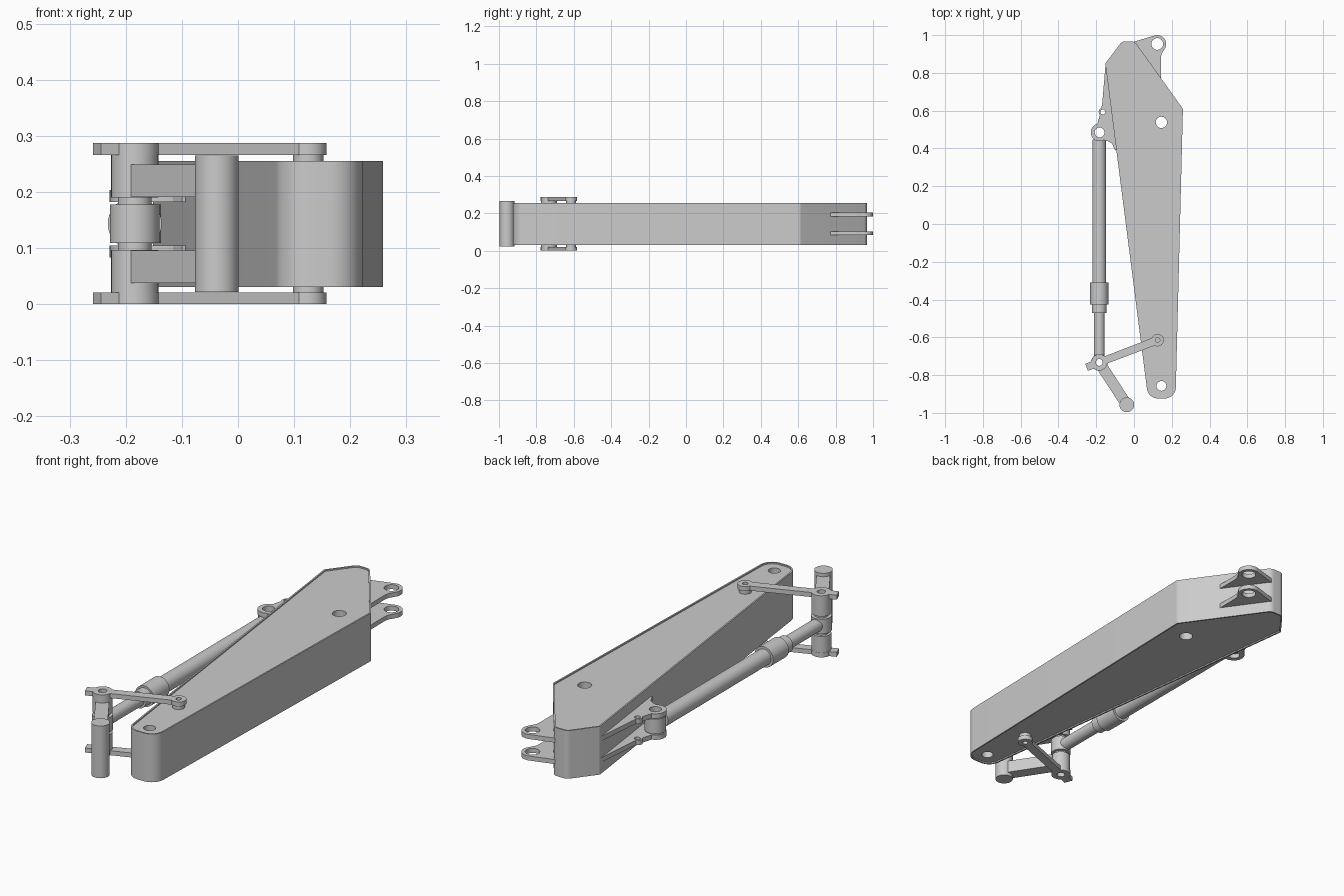
import bpy, bmesh
from math import cos, sin, pi, radians, atan2, hypot
from mathutils import Vector

if "Cube" in bpy.data.objects:
    bpy.data.objects.remove(bpy.data.objects["Cube"])

TOP = 0.287          # overall height; parts mirror about TOP / 2


def arc(c, r, a0, a1, n=16):
    """Points on an arc, angles in degrees."""
    return [(c[0] + r * cos(radians(a0 + (a1 - a0) * i / n)),
             c[1] + r * sin(radians(a0 + (a1 - a0) * i / n))) for i in range(n + 1)]


def circle(c, r, n=40):
    return arc(c, r, 0, 360, n)[:-1]


def smooth(ob):
    bpy.ops.object.select_all(action='DESELECT')
    bpy.context.view_layer.objects.active = ob
    ob.select_set(True)
    bpy.ops.object.shade_smooth_by_angle(angle=radians(30))


def plate(name, loops, z0, z1):
    """Extrude an outline (first loop) with holes (other loops) from z0 to z1."""
    cu = bpy.data.curves.new(name, 'CURVE')
    cu.dimensions = '2D'
    cu.fill_mode = 'BOTH'
    cu.extrude = (z1 - z0) / 2
    for pts in loops:
        sp = cu.splines.new('POLY')
        sp.points.add(len(pts) - 1)
        for p, (x, y) in zip(sp.points, pts):
            p.co = (x, y, 0, 1)
        sp.use_cyclic_u = True
    ob = bpy.data.objects.new(name, cu)
    bpy.context.collection.objects.link(ob)
    ob.location.z = (z0 + z1) / 2
    bpy.ops.object.select_all(action='DESELECT')
    bpy.context.view_layer.objects.active = ob
    ob.select_set(True)
    bpy.ops.object.convert(target='MESH')
    ob = bpy.context.view_layer.objects.active
    bm = bmesh.new()
    bm.from_mesh(ob.data)
    bmesh.ops.remove_doubles(bm, verts=bm.verts, dist=1e-5)
    bmesh.ops.recalc_face_normals(bm, faces=bm.faces)
    bm.to_mesh(ob.data)
    bm.free()
    smooth(ob)
    return ob


def pair(name, loops, z0, z1):
    """Lower plate and its mirror image above."""
    plate(name + "_lower", loops, z0, z1)
    plate(name + "_upper", loops, TOP - z1, TOP - z0)


def rod(name, x, z, r, y0, y1):
    """Cylinder lying along y."""
    bpy.ops.mesh.primitive_cylinder_add(vertices=40, radius=r, depth=abs(y1 - y0),
                                        location=(x, (y0 + y1) / 2, z), rotation=(pi / 2, 0, 0))
    ob = bpy.context.object
    ob.name = name
    smooth(ob)


def fillet(corners, inset=0.0, n=10):
    """Round the corners (x, y, r) of a convex counter-clockwise outline, optionally inset."""
    P = [Vector(c[:2]) for c in corners]
    N = len(P)
    out = []
    for i in range(N):
        p = P[i]
        u = (P[i - 1] - p).normalized()
        v = (P[(i + 1) % N] - p).normalized()
        half = u.angle(v) / 2
        bis = (u + v).normalized()
        p = p + bis * (inset / sin(half))
        r = max(corners[i][2] - inset, 0.003)
        c = p + bis * (r / sin(half))
        a = p + u * (r * cos(half) / sin(half)) - c
        sweep = pi - 2 * half
        a0 = atan2(a.y, a.x)
        out += [(c.x + r * cos(a0 + sweep * k / n), c.y + r * sin(a0 + sweep * k / n))
                for k in range(n + 1)]
    return out


# Main arm: a tapered box with slightly recessed top and bottom plates
arm = [(0.075, -0.924, 0.06), (0.220, -0.924, 0.06), (0.259, 0.61, 0.02),
       (0.003, 0.967, 0.035), (-0.063, 0.967, 0.035), (-0.152, 0.85, 0.012)]
plate("arm_rim_wall", [fillet(arm), fillet(arm, 0.007)], 0.031, 0.255)
plate("arm_core", [fillet(arm, 0.0065), circle((0.145, -0.857), 0.026),
                   circle((0.145, 0.538), 0.03)], 0.037, 0.249)

# Pair of lugs on the rear end
eye = (0.123, 0.953)
rear = [(-0.01, 0.94), (0.0, 0.965)] + arc(eye, 0.047, 108, -35) + \
       [(0.146, 0.90), (0.142, 0.88), (0.142, 0.767), (0.10, 0.78)]
pair("rear_lug", [rear, circle(eye, 0.031)], 0.083, 0.104)

# Pair of lugs carrying the cylinder base
base = (-0.182, 0.485)
side = [(-0.13, 0.84), (-0.151, 0.84), (-0.168, 0.64)] + \
       arc((-0.165, 0.593), 0.022, 110, 225) + arc(base, 0.047, 105, 300) + \
       [(-0.135, 0.437), (-0.116, 0.425), (-0.10, 0.39), (-0.07, 0.40)]
pair("cylinder_lug", [side, circle(base, 0.026), circle((-0.165, 0.593), 0.013)], 0.083, 0.105)

# Hydraulic cylinder
cx, cz = -0.184, TOP / 2
joint = (cx, -0.733)
plate("cylinder_base_eye", [circle(base, 0.045), circle(base, 0.026)], 0.109, 0.178)
rod("cylinder_barrel", cx, cz, 0.037, 0.447, -0.32)
rod("cylinder_gland", cx, cz, 0.048, -0.31, -0.425)
rod("cylinder_gland_nose", cx, cz, 0.039, -0.42, -0.47)
rod("cylinder_rod", cx, cz, 0.029, -0.46, -0.70)
plate("rod_eye", [circle(joint, 0.044), circle(joint, 0.022)], 0.109, 0.178)
plate("joint_pin", [circle(joint, 0.03), circle(joint, 0.018)], 0.005, TOP - 0.005)

# Outer rocker links, drawn along their own axis then turned into place
pivot = (0.125, -0.615)
dx, dy = pivot[0] - joint[0], pivot[1] - joint[1]
L, ang = hypot(dx, dy), atan2(dy, dx)
local = arc((L, 0), 0.033, -140, 140) + arc((0, 0), 0.043, 28, 152) + \
        [(-0.072, 0.02), (-0.072, -0.02)] + arc((0, 0), 0.043, 208, 332)
link = [(joint[0] + x * cos(ang) - y * sin(ang), joint[1] + x * sin(ang) + y * cos(ang))
        for x, y in local]
pair("rocker_link", [link, circle(joint, 0.018), circle(pivot, 0.012)], 0.0, 0.021)
pair("rocker_spacer", [circle(pivot, 0.027), circle(pivot, 0.012)], 0.02, 0.038)

# Inner bucket link: bosses, twin bars and the cross tube
end = (-0.038, -0.957)
pair("link_boss", [circle(joint, 0.042), circle(joint, 0.02)], 0.021, 0.097)
d = (Vector(end) - Vector(joint)).normalized()
n = Vector((-d.y, d.x)) * 0.029
s, e = Vector(joint) + d * 0.032, Vector(end)
pair("link_bar", [[tuple(s - n), tuple(e - n), tuple(e + n), tuple(s + n)]], 0.038, 0.096)
plate("link_cross_tube", [circle(end, 0.039)], 0.022, 0.265)
